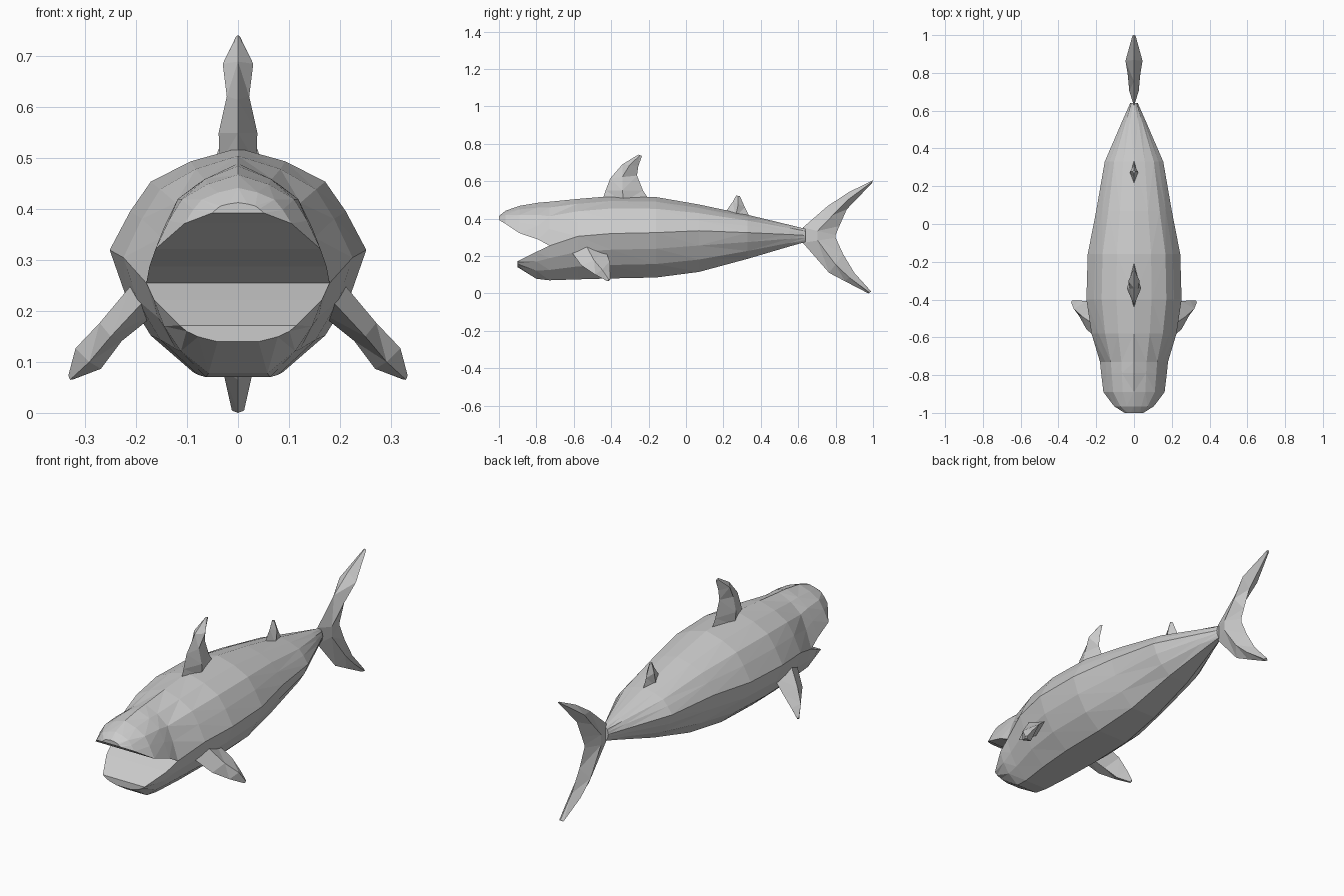
import bpy, bmesh
from mathutils import Vector

if "Cube" in bpy.data.objects:
    bpy.data.objects.remove(bpy.data.objects["Cube"])

# Half cross-sections: (fraction of half-width, fraction of height from widest level)
TOP = [(1, 0), (.84, .38), (.68, .67), (.37, .87), (0, 1),
       (-.37, .87), (-.68, .67), (-.84, .38), (-1, 0)]
BOTTOM = [(-1, 0), (-.88, -.36), (-.68, -.7), (-.35, -1),
          (.35, -1), (.68, -.7), (.88, -.36), (1, 0)]


def ring(section, y, top, mid, bot, w):
    return [Vector((u * w, y, mid + v * ((top - mid) if v > 0 else (mid - bot))))
            for u, v in section]


def loft(bm, rings, cap_start=False, cap_end=False):
    vs = [[bm.verts.new(p) for p in r] for r in rings]
    n = len(vs[0])
    for a, b in zip(vs, vs[1:]):
        for i in range(n):
            j = (i + 1) % n
            bm.faces.new((a[i], a[j], b[j], b[i]))
    if cap_start:
        bm.faces.new(vs[0])
    if cap_end:
        bm.faces.new(vs[-1])


def finish(name, bm):
    bmesh.ops.remove_doubles(bm, verts=bm.verts, dist=0.0005)
    bmesh.ops.triangulate(bm, faces=bm.faces)
    bmesh.ops.recalc_face_normals(bm, faces=bm.faces)
    me = bpy.data.meshes.new(name)
    bm.to_mesh(me)
    bm.free()
    ob = bpy.data.objects.new(name, me)
    bpy.context.collection.objects.link(ob)
    return ob


def fin(name, stations, normal=(1, 0, 0)):
    """Diamond-section fin; each station is leading point, trailing point, half thickness."""
    nrm = Vector(normal).normalized()
    rings = []
    for le, te, t in stations:
        le, te = [Vector(p) if len(p) == 3 else Vector((0, *p)) for p in (le, te)]
        m = le.lerp(te, 0.45)
        rings.append([le, m + nrm * t, te, m - nrm * t])
    bm = bmesh.new()
    loft(bm, rings, True, True)
    return finish(name, bm)


# Body with open-mouthed head: y, top, widest level, bottom, half-width
neck = (-.73, .49, .255, .07, .18)
body = [neck,
        (-.58, .505, .305, .075, .225),
        (-.40, .52, .32, .08, .252),
        (-.16, .515, .325, .085, .245),
        (.07, .475, .335, .115, .20),
        (.33, .42, .325, .185, .155),
        (.55, .367, .315, .25, .06),
        (.64, .345, .31, .275, .02)]
upper_jaw = [neck,
             (-.79, .485, .288, 0, .174),
             (-.89, .468, .322, 0, .162),
             (-.965, .442, .372, 0, .105),
             (-1.0, .413, .393, 0, .05)]
lower_jaw = [neck,
             (-.80, 0, .222, .078, .165),
             (-.90, 0, .172, .14, .115)]
bm = bmesh.new()
loft(bm, [ring(TOP + BOTTOM[1:-1], *r) for r in body], cap_end=True)
loft(bm, [ring(TOP, *r) for r in upper_jaw], cap_end=True)
loft(bm, [ring(BOTTOM, *r) for r in lower_jaw], cap_end=True)
finish("body", bm)

# Dorsal fins
fin("front_dorsal_fin", [((-.45, .49), (-.19, .49), .036),
                         ((-.43, .55), (-.23, .55), .038),
                         ((-.405, .615), (-.262, .63), .022),
                         ((-.34, .69), (-.255, .68), .03),
                         ((-.255, .742), (-.235, .735), .004)])
fin("rear_dorsal_fin", [((.20, .42), (.345, .40), .022),
                        ((.25, .49), (.315, .46), .02),
                        ((.268, .523), (.288, .52), .006)])

# Tail fin, upper tip to lower tip
fin("tail_fin", [((1.0, .605), (.995, .59), .008),
                 ((.868, .54), (.86, .45), .045),
                 ((.755, .465), (.82, .36), .032),
                 ((.625, .352), (.80, .312), .025),
                 ((.625, .270), (.80, .298), .025),
                 ((.765, .11), (.84, .21), .034),
                 ((.85, .065), (.90, .11), .03),
                 ((.975, .0), (.99, .01), .012)])

# Pectoral fins, mirrored across the body
pec = fin("pectoral_fins", [((.18, -.615, .225), (.18, -.43, .23), .038),
                            ((.25, -.56, .15), (.25, -.408, .17), .028),
                            ((.292, -.485, .10), (.297, -.405, .115), .032),
                            ((.33, -.42, .065), (.327, -.405, .075), .006)],
          normal=(.77, 0, .63))
pec.modifiers.new("mirror", 'MIRROR').use_mirror_merge = False
